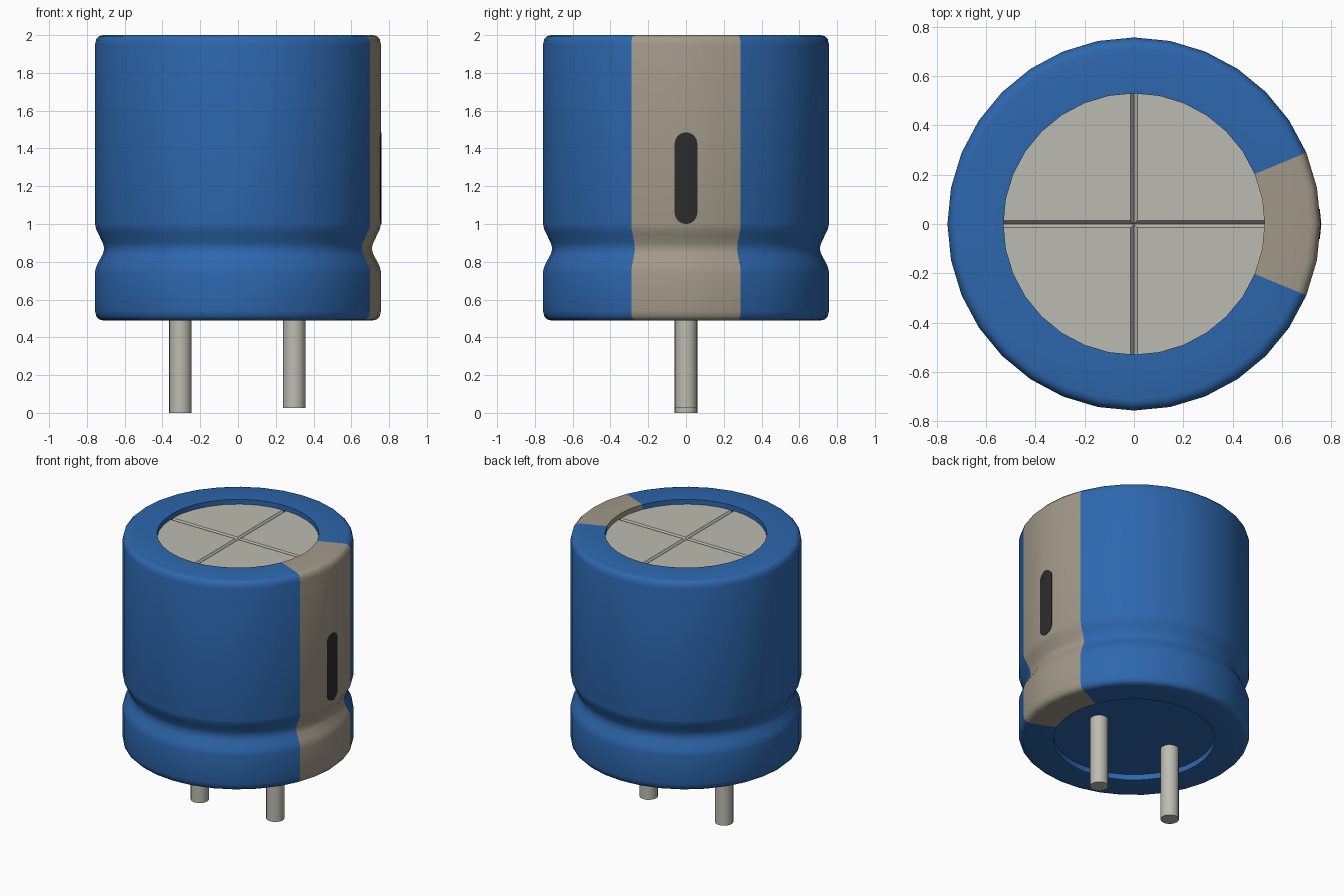
import bpy, bmesh
from math import cos, sin, pi, radians, sqrt

if "Cube" in bpy.data.objects:
    bpy.data.objects.remove(bpy.data.objects["Cube"])

SIDES = 32          # sides of the full can
STEP = 2 * pi / SIDES
R, HOLE = 0.757, 0.53


def material(name, rgb):
    m = bpy.data.materials.new(name)
    m.diffuse_color = (*rgb, 1)
    m.use_nodes = True
    m.node_tree.nodes["Principled BSDF"].inputs["Base Color"].default_value = m.diffuse_color
    return m


BLUE = material("blue", (0.026, 0.135, 0.42))
BEIGE = material("beige", (0.36, 0.32, 0.25))
METAL = material("metal", (0.50, 0.50, 0.44))
DARK = material("dark", (0.025, 0.025, 0.025))


def finish(name, bm, mat, smooth=True):
    bmesh.ops.remove_doubles(bm, verts=bm.verts, dist=1e-4)
    me = bpy.data.meshes.new(name)
    bm.to_mesh(me)
    bm.free()
    ob = bpy.data.objects.new(name, me)
    bpy.context.collection.objects.link(ob)
    me.materials.append(mat)
    if smooth:
        bpy.context.view_layer.objects.active = ob
        ob.select_set(True)
        bpy.ops.object.shade_smooth_by_angle(angle=radians(35))
        ob.select_set(False)
    return ob


def lathe(name, profile, first, last, mat):
    """Revolve a (radius, z) profile, listed bottom to top, from step first to last."""
    bm = bmesh.new()
    rings = [[bm.verts.new((r * cos(i * STEP), r * sin(i * STEP), z)) for r, z in profile]
             for i in range(first, last + 1)]
    for a, b in zip(rings, rings[1:]):
        for k in range(len(profile) - 1):
            bm.faces.new((a[k], b[k], b[k + 1], a[k + 1]))
    return finish(name, bm, mat)


# Sleeve outline: bottom lip, rounded edges, crimped groove, top lip
profile = [(HOLE, 0.53), (HOLE, 0.49), (0.715, 0.49), (0.735, 0.495), (0.75, 0.51), (R, 0.54),
           (R, 0.745), (0.752, 0.77), (0.738, 0.80), (0.716, 0.84), (0.708, 0.87),
           (0.716, 0.90), (0.738, 0.945), (0.752, 0.975), (R, 1.0),
           (R, 1.95), (0.75, 1.98), (0.735, 1.995), (0.715, 2.0), (HOLE, 2.0), (HOLE, 1.96)]
lathe("sleeve", profile, 2, SIDES - 2, BLUE)
lathe("stripe", profile, -2, 2, BEIGE)

# Recessed bottom plug
bm = bmesh.new()
bmesh.ops.create_circle(bm, cap_ends=True, segments=SIDES, radius=HOLE)
bmesh.ops.reverse_faces(bm, faces=bm.faces)
bmesh.ops.translate(bm, verts=bm.verts, vec=(0, 0, 0.53))
finish("bottom_plug", bm, BLUE, smooth=False)

# Metal top: four quarter plates separated by V-shaped vent grooves
bm = bmesh.new()
W, TOP, DEPTH = 0.014, 1.965, 0.02
E = sqrt(HOLE ** 2 - W ** 2)
for q in range(4):
    c, s = cos(q * pi / 2), sin(q * pi / 2)

    def face(points):
        bm.faces.new([bm.verts.new((x * c - y * s, x * s + y * c, z)) for x, y, z in points])

    arc = [(HOLE * cos(i * STEP), HOLE * sin(i * STEP), TOP) for i in range(1, SIDES // 4)]
    face([(W, W, TOP), (E, W, TOP)] + arc + [(W, E, TOP)])
    face([(0, 0, TOP - DEPTH), (HOLE, 0, TOP - DEPTH), (E, W, TOP), (W, W, TOP)])
    face([(W, -W, TOP), (E, -W, TOP), (HOLE, 0, TOP - DEPTH), (0, 0, TOP - DEPTH)])
finish("vented_top", bm, METAL, smooth=False)

# Dark minus mark: rounded slot shape wrapped on the stripe, slightly raised
bm = bmesh.new()
HALF, LOW, HIGH = 0.06, 1.06, 1.425
for side in (1, -1):
    pts = [(HALF * sin(a * pi / 12), LOW - HALF * cos(a * pi / 12)) for a in range(7)]
    pts += [(HALF * cos(a * pi / 12), HIGH + HALF * sin(a * pi / 12)) for a in range(7)]
    vs = [bm.verts.new((R + 0.003 - y * 0.0985, side * y, z)) for y, z in pts]
    bm.faces.new(vs if side > 0 else vs[::-1])
bmesh.ops.remove_doubles(bm, verts=bm.verts, dist=1e-4)
rim = bmesh.ops.extrude_edge_only(bm, edges=[e for e in bm.edges if e.is_boundary])
bmesh.ops.translate(bm, verts=[v for v in rim["geom"] if isinstance(v, bmesh.types.BMVert)],
                    vec=(-0.006, 0, 0))
bmesh.ops.recalc_face_normals(bm, faces=bm.faces)
finish("minus_mark", bm, DARK)

# Two pins, one slightly longer
for name, x, z0 in (("long_pin", -0.305, 0.0), ("short_pin", 0.298, 0.025)):
    bm = bmesh.new()
    bmesh.ops.create_cone(bm, cap_ends=True, segments=20, radius1=0.06, radius2=0.06,
                          depth=0.54 - z0)
    bmesh.ops.translate(bm, verts=bm.verts, vec=(x, 0, (0.54 + z0) / 2))
    finish(name, bm, METAL)
